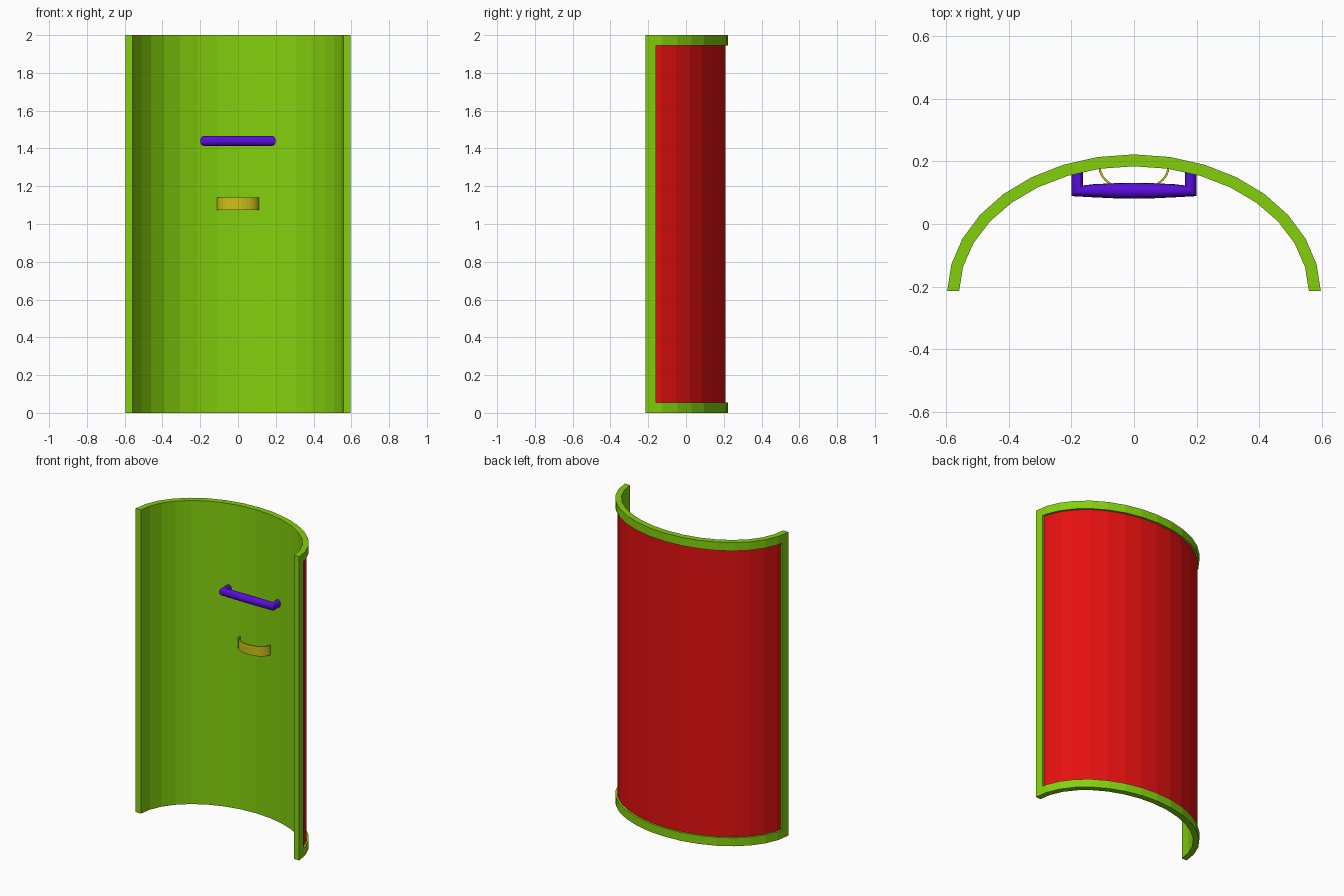
import bpy
import bmesh
from math import sin, cos, radians, pi

if "Cube" in bpy.data.objects:
    bpy.data.objects.remove(bpy.data.objects["Cube"])


def material(name, rgb):
    m = bpy.data.materials.new(name)
    m.use_nodes = True
    m.diffuse_color = (*rgb, 1)
    m.node_tree.nodes["Principled BSDF"].inputs["Base Color"].default_value = (*rgb, 1)
    return m


green = material("lime green", (0.23, 0.63, 0.004))
red = material("red", (0.78, 0.005, 0.005))
purple = material("purple", (0.1, 0.004, 0.7))
yellow = material("yellow", (0.62, 0.53, 0.008))


def finish(bm, name, *mats):
    mesh = bpy.data.meshes.new(name)
    bm.to_mesh(mesh)
    bm.free()
    for m in mats:
        mesh.materials.append(m)
    obj = bpy.data.objects.new(name, mesh)
    bpy.context.collection.objects.link(obj)
    return obj


def loft(rings):
    """Closed solid through a row of rings with equal vertex counts."""
    bm = bmesh.new()
    rows = [[bm.verts.new(p) for p in ring] for ring in rings]
    n = len(rows[0])
    skin = [[bm.faces.new((a[k], a[(k + 1) % n], b[(k + 1) % n], b[k])) for k in range(n)]
            for a, b in zip(rows, rows[1:])]
    bm.faces.new(rows[0])
    bm.faces.new(rows[-1])
    bmesh.ops.recalc_face_normals(bm, faces=bm.faces)
    bm.normal_update()
    return bm, skin


def arc(i, a, b):
    t = radians(11.1 * i)
    return a * sin(t), -0.223 + b * cos(t)


# Curved shield wall: outer skin is side 0 of each section
sections = []
for i in range(-8, 9):
    outer, inner = arc(i, 0.596, 0.445), arc(i, 0.558, 0.407)
    sections.append([(*outer, 0), (*outer, 2), (*inner, 2), (*inner, 0)])
bm, skin = loft(sections)

# Recessed red panel on the back, framed by a green rim
panel = [row[0] for row in skin]
bmesh.ops.inset_region(bm, faces=panel, thickness=0.055, use_even_offset=True)
bm.normal_update()
bmesh.ops.inset_region(bm, faces=panel, thickness=0.0005, depth=-0.012, use_even_offset=True)
for f in panel:
    f.material_index = 1
finish(bm, "shield", green, red)

# Grip: round bar, thicker in the middle, with mitred legs into the wall
SIDES = 16
angles = [2 * pi * k / SIDES for k in range(SIDES)]


def leg_ring(side, y):
    return [(side * (0.181 + 0.019 * cos(a)), y, 1.44 + 0.026 * sin(a)) for a in angles]


def corner_ring(side):
    return [(side * (0.181 + 0.019 * cos(a)), 0.106 - 0.017 * cos(a), 1.44 + 0.026 * sin(a))
            for a in angles]


def bar_ring(x):
    r = 0.025 - 0.008 * (x / 0.181) ** 2
    return [(x, 0.106 - r * cos(a), 1.44 + 0.026 * sin(a)) for a in angles]


rings = [leg_ring(-1, 0.175), corner_ring(-1)]
rings += [bar_ring(x) for x in (-0.13, -0.065, 0, 0.065, 0.13)]
rings += [corner_ring(1), leg_ring(1, 0.175)]
bm, _ = loft(rings)
grip = finish(bm, "grip", purple)
bpy.context.view_layer.objects.active = grip
grip.select_set(True)
bpy.ops.object.shade_smooth_by_angle(angle=radians(35))

# Forearm strap: thin bowed band
STEPS = 16
sections = []
for i in range(STEPS + 1):
    t = pi * i / STEPS
    out = (-0.113 * cos(t), 0.18 - 0.075 * sin(t))
    inn = (-0.106 * cos(t), 0.18 - 0.068 * sin(t))
    sections.append([(*out, 1.075), (*out, 1.14), (*inn, 1.14), (*inn, 1.075)])
bm, _ = loft(sections)
finish(bm, "arm_strap", yellow)
